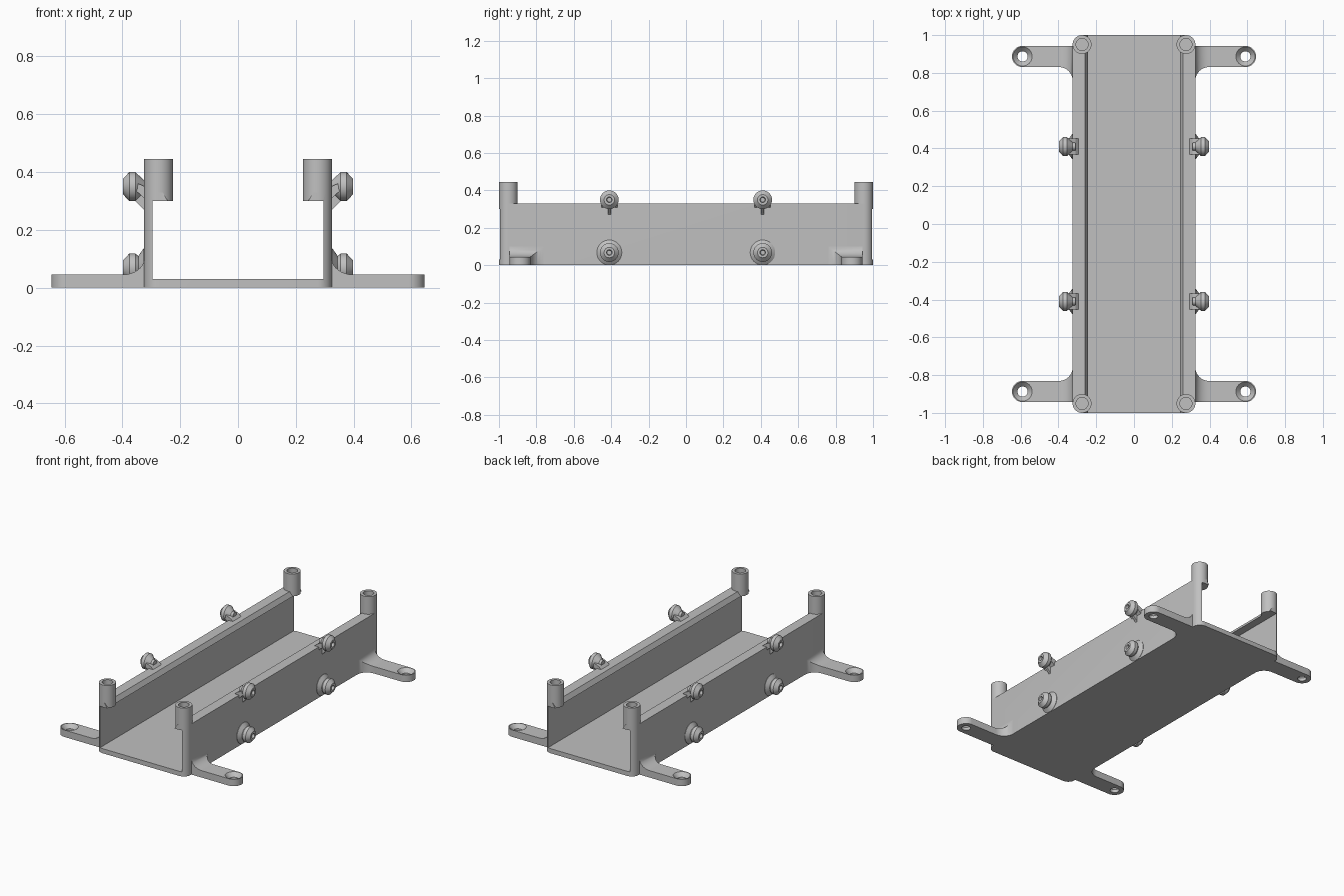
import bpy, bmesh, math

if "Cube" in bpy.data.objects:
    bpy.data.objects.remove(bpy.data.objects["Cube"])

grey = bpy.data.materials.new("plain_grey")
grey.use_nodes = True
grey.diffuse_color = (0.53, 0.53, 0.53, 1)
grey.node_tree.nodes["Principled BSDF"].inputs["Base Color"].default_value = grey.diffuse_color


def finish(name, bm, smooth=True):
    bmesh.ops.remove_doubles(bm, verts=bm.verts, dist=1e-5)
    bmesh.ops.recalc_face_normals(bm, faces=bm.faces)
    mesh = bpy.data.meshes.new(name)
    bm.to_mesh(mesh)
    bm.free()
    ob = bpy.data.objects.new(name, mesh)
    bpy.context.collection.objects.link(ob)
    mesh.materials.append(grey)
    if smooth:
        smooth_by_angle(ob)
    return ob


def smooth_by_angle(ob):
    bpy.ops.object.select_all(action="DESELECT")
    ob.select_set(True)
    bpy.context.view_layer.objects.active = ob
    bpy.ops.object.shade_smooth_by_angle(angle=math.radians(32))


def loft(name, rings, smooth=True):
    """Skin a row of equal-length point rings and cap both ends."""
    bm = bmesh.new()
    rows = [[bm.verts.new(p) for p in ring] for ring in rings]
    n = len(rows[0])
    for a, b in zip(rows, rows[1:]):
        for i in range(n):
            j = (i + 1) % n
            bm.faces.new((a[i], a[j], b[j], b[i]))
    bm.faces.new(rows[0])
    bm.faces.new(rows[-1])
    return finish(name, bm, smooth)


def lathe(name, profile, place, sides=32):
    """Revolve (along, radius) pairs; place maps axis and ring offsets to a point."""
    rings = []
    for along, radius in profile:
        angles = [2 * math.pi * i / sides for i in range(sides)]
        rings.append([place(along, radius * math.cos(a), radius * math.sin(a)) for a in angles])
    return loft(name, rings)


def extrude_y(name, outline, y0, y1):
    return loft(name, [[(x, y, z) for x, z in outline] for y in (y0, y1)], False)


def boolean(ob, cutter, operation):
    mod = ob.modifiers.new("cut", "BOOLEAN")
    mod.operation = operation
    mod.object = cutter
    mod.solver = "EXACT"
    bpy.ops.object.select_all(action="DESELECT")
    ob.select_set(True)
    bpy.context.view_layer.objects.active = ob
    bpy.ops.object.modifier_apply(modifier=mod.name)
    bpy.data.objects.remove(cutter)
    smooth_by_angle(ob)


# Channel tray with thick lips along the wall tops
half = [(0.325, 0), (0.325, 0.33), (0.26, 0.33), (0.243, 0.30), (0.295, 0.30), (0.295, 0.03)]
tray = extrude_y("tray", half + [(-x, z) for x, z in reversed(half)], -1, 1)

# Round the tray's four upright corners
corner = 0.05
outline = []
for quarter, (sx, sy) in enumerate([(1, 1), (-1, 1), (-1, -1), (1, -1)]):
    for step in range(9):
        a = (quarter + step / 8) * math.pi / 2
        outline.append((sx * (0.325 - corner) + corner * math.cos(a),
                        sy * (1 - corner) + corner * math.sin(a)))
rounder = loft("corner_rounder", [[(x, y, z) for x, y in outline] for z in (-0.1, 0.5)])
rounder.hide_render = True
boolean(tray, rounder, "INTERSECT")

# Profiles for turned parts
post = [(0.30, 0.001), (0.30, 0.05), (0.445, 0.05), (0.445, 0.032), (0.36, 0.032), (0.36, 0.001)]
head = [(0.355, 0.05), (0.376, 0.05), (0.397, 0.028), (0.397, 0.015), (0.375, 0.012), (0.375, 0.001)]
lower_knob = [(0.31, 0.001), (0.31, 0.067), (0.327, 0.067), (0.345, 0.042)] + head
upper_knob = [(0.31, 0.001), (0.31, 0.02), (0.325, 0.022)] + head
countersink = [(-0.05, 0.001), (-0.05, 0.027), (0.02, 0.027), (0.055, 0.06), (0.055, 0.001)]

FOOT_Y, FOOT_X, FOOT_R, FOOT_H = 0.887, 0.59, 0.056, 0.045


def foot_rings(sx, sy):
    """Cross-sections: flared root, straight arm, rounded tip."""
    sections = [(0.31, 0.055, 0.07)]
    for i in range(9):
        a = i / 8 * math.pi / 2
        flare = 1 - math.sin(a)
        sections.append((0.325 + 0.075 * (1 - math.cos(a)), 0.055 * flare, 0.07 * flare))
    rings = []
    for x, rise, spread in sections:
        rings.append((x, FOOT_Y - FOOT_R - spread, FOOT_Y + FOOT_R, FOOT_H + rise))
    for i in range(13):
        a = i / 12 * math.radians(87)
        w = FOOT_R * math.cos(a)
        rings.append((FOOT_X + FOOT_R * math.sin(a), FOOT_Y - w, FOOT_Y + w, FOOT_H))
    return [[(sx * x, sy * a, 0), (sx * x, sy * b, 0), (sx * x, sy * b, h), (sx * x, sy * a, h)]
            for x, a, b, h in rings]


for sx, side in ((1, "left"), (-1, "right")):
    for sy, end in ((-1, "front"), (1, "back")):
        tag = f"{end}_{side}"

        # Hollow corner post
        lathe("post_" + tag, post, lambda t, u, v: (sx * 0.275 + u, sy * 0.95 + v, t))

        # Mounting foot with a countersunk hole
        foot = loft("mounting_foot_" + tag, foot_rings(sx, sy))
        hole = lathe("foot_hole_cutter", countersink,
                     lambda t, u, v: (sx * FOOT_X + u, sy * FOOT_Y + v, t))
        hole.hide_render = True
        boolean(foot, hole, "DIFFERENCE")

        # Side knobs, one low on the wall and one at its rim
        y = sy * 0.41
        lathe("lower_knob_" + tag, lower_knob, lambda t, u, v: (sx * t, y + u, 0.068 + v))
        lathe("upper_knob_" + tag, upper_knob, lambda t, u, v: (sx * t, y + u, 0.35 + v))

        # Wedge saddle and thin web holding the upper knob
        saddle = [(0.29, 0.325), (0.31, 0.345), (0.345, 0.36), (0.352, 0.335), (0.325, 0.31)]
        extrude_y("knob_saddle_" + tag, [(sx * x, z) for x, z in saddle], y - 0.043, y + 0.043)
        web = [(0.32, 0.265), (0.36, 0.305), (0.35, 0.34), (0.32, 0.34)]
        extrude_y("knob_web_" + tag, [(sx * x, z) for x, z in web], y - 0.008, y + 0.008)
